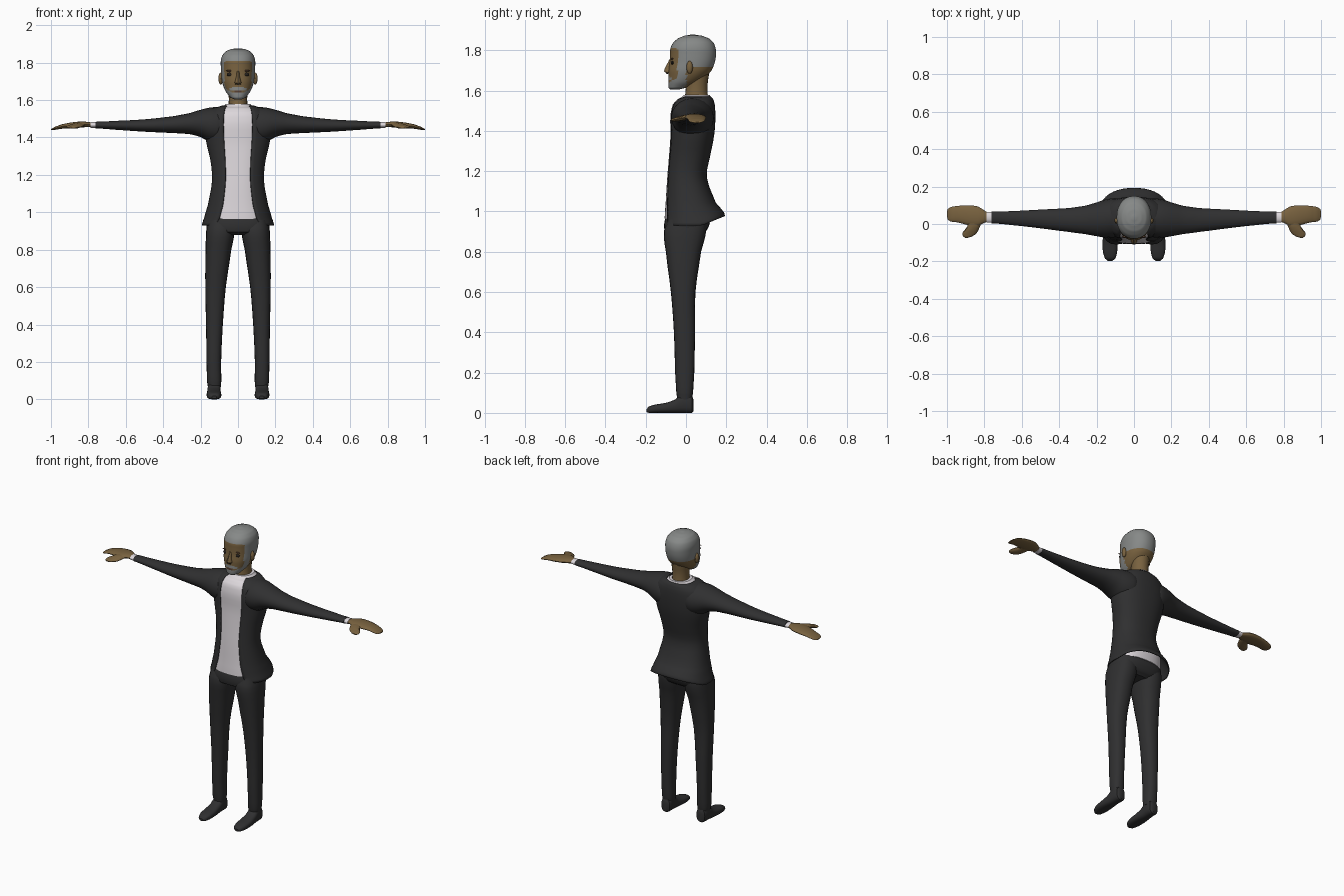
import bpy, bmesh, math
from mathutils import Vector


def material(name, rgb):
    m = bpy.data.materials.new(name)
    m.diffuse_color = (*rgb, 1)
    return m


SUIT = material("charcoal_cloth", (0.029, 0.029, 0.030))
SHIRT = material("white_cloth", (0.72, 0.68, 0.71))
SKIN = material("brown_skin", (0.19, 0.122, 0.05))
HAIR = material("grey_hair", (0.24, 0.25, 0.245))
DARK = material("dark_eye", (0.02, 0.016, 0.013))
LIP = material("brown_lip", (0.10, 0.05, 0.03))


def finish(name, bm, mats, angle=35):
    bmesh.ops.recalc_face_normals(bm, faces=bm.faces)
    me = bpy.data.meshes.new(name)
    bm.to_mesh(me)
    bm.free()
    for m in mats:
        me.materials.append(m)
    ob = bpy.data.objects.new(name, me)
    bpy.context.collection.objects.link(ob)
    bpy.ops.object.select_all(action='DESELECT')
    ob.select_set(True)
    bpy.context.view_layer.objects.active = ob
    bpy.ops.object.shade_smooth_by_angle(angle=math.radians(angle))
    return ob


def refine(rows, k):
    """Smooth extra sections between the given ones."""
    out = []
    for i in range(len(rows) - 1):
        p = [rows[max(i - 1, 0)], rows[i], rows[i + 1], rows[min(i + 2, len(rows) - 1)]]
        for j in range(k):
            u = j / k
            row = [b + 0.5 * u * (c - a + u * (2 * a - 5 * b + 4 * c - d + u * (3 * (b - c) + d - a)))
                   for a, b, c, d in zip(*p)]
            row[0] = p[1][0] + u * (p[2][0] - p[1][0])
            out.append(row)
    return out + [list(rows[-1])]


ORDER = {'z': lambda t, a, b: (a, b, t),
         'x': lambda t, a, b: (t, a, b),
         'y': lambda t, a, b: (a, t, b)}


def loft(name, rows, mats, axis='z', n=20, k=3, power=2.0, side=1, rule=None, is_open=False, lift=None):
    """Rows: position, min and max of both cross axes, optional half-width of front opening."""
    bm = bmesh.new()
    e = 2 / power
    rings = []
    for row in refine(rows, k):
        t, a0, a1, b0, b1 = row[:5]
        ra, rb = (a1 - a0) / 2, (b1 - b0) / 2
        start = math.asin(min(1, (row[5] / ra) ** (1 / e))) if is_open else 0
        ring = []
        for i in range(n + 1 if is_open else n):
            th = start + (2 * math.pi - 2 * start) * i / n
            s, c = math.sin(th), math.cos(th)
            a = (a0 + a1) / 2 + ra * math.copysign(abs(s) ** e, s)
            b = (b0 + b1) / 2 - rb * math.copysign(abs(c) ** e, c)
            v = Vector(ORDER[axis](t, a, b))
            if lift:
                v.z += lift(v)
            v.x *= side
            ring.append(bm.verts.new(v))
        rings.append(ring)
    for r0, r1 in zip(rings, rings[1:]):
        for i in range(n):
            j = i + 1 if is_open else (i + 1) % n
            bm.faces.new((r0[i], r0[j], r1[j], r1[i]))
    if not is_open:
        bm.faces.new(rings[0])
        bm.faces.new(rings[-1])
    if rule:
        for f in bm.faces:
            f.material_index = rule(f.calc_center_median())
    return finish(name, bm, mats)


def ball(name, loc, size, mat):
    bm = bmesh.new()
    bmesh.ops.create_uvsphere(bm, u_segments=12, v_segments=8, radius=1)
    for v in bm.verts:
        v.co = Vector(loc) + Vector(v.co[i] * size[i] for i in range(3))
    return finish(name, bm, [mat])


# Jacket: open-fronted shell with a flared, lifted tail
torso = [(0.93, -.19, .19, -.11, .19, .115),
         (0.97, -.178, .178, -.108, .182, .098),
         (1.04, -.158, .158, -.103, .145, .08),
         (1.17, -.136, .136, -.095, .10, .066),
         (1.28, -.145, .145, -.086, .118, .068),
         (1.38, -.168, .168, -.079, .137, .074),
         (1.47, -.175, .175, -.08, .143, .077),
         (1.53, -.155, .155, -.068, .14, .074),
         (1.557, -.12, .12, -.045, .132, .068),
         (1.568, -.085, .085, -.02, .122, .06)]
jacket = loft("jacket", torso, [SUIT], n=36, power=2.3, is_open=True,
              lift=lambda v: max(0, v.y - .08) * .42 * max(0, 1 - (v.z - .93) / .12))
shell = jacket.modifiers.new("cloth_thickness", 'SOLIDIFY')
shell.thickness, shell.offset = 0.006, 0

# Shirt: fills the jacket opening and rises as a collar
g = 0.005
inner = [(0.965, -.165, .165, -.106, .12)] + [
    (z, a + g, b - g, c + g * .4, d - 2 * g) for z, a, b, c, d, _ in torso[2:-1]]
loft("shirt", inner + [(1.565, -.082, .082, -.025, .122), (1.578, -.066, .066, -.012, .119)],
     [SHIRT], n=36, power=2.3)

# Trousers: hips
loft("trouser_hips", [(.878, -.125, .125, -.075, .07), (.895, -.16, .16, -.104, .096),
                      (.94, -.169, .169, -.108, .118), (.985, -.163, .163, -.098, .11)],
     [SUIT], n=28, power=2.6)


# Head: hair, beard and mouth zones
def head_zone(c):
    x, y, z = abs(c.x), c.y, c.z
    if z > 1.812 - max(0, x - .05) * .25:
        return 1
    if y > -.038 and z > 1.715:
        return 0 if (y < .03 and z < 1.73 and y > .004) else 1
    if y < -.03 and x < .02 and 1.642 < z < 1.652:
        return 2
    if y < -.03 and x < .043 and 1.652 < z < 1.674 - x * .25:
        return 1
    if -.05 + (z - 1.65) * .15 < y < .002 and z > 1.63:
        return 1
    return 1 if z < 1.642 + max(0, x - .03) * .5 and y < -.004 else 0


loft("head", [(1.604, -.022, .022, -.078, -.035), (1.613, -.04, .04, -.086, .0),
              (1.64, -.062, .062, -.088, .06), (1.67, -.077, .077, -.087, .1),
              (1.70, -.086, .086, -.087, .127), (1.74, -.09, .09, -.081, .143),
              (1.78, -.092, .092, -.079, .149), (1.81, -.092, .092, -.077, .147),
              (1.838, -.084, .084, -.063, .136), (1.86, -.066, .066, -.038, .112),
              (1.872, -.04, .04, -.008, .078), (1.877, -.012, .012, .02, .045)],
     [SKIN, HAIR, LIP], n=48, k=5, power=2.2, rule=head_zone)
loft("neck", [(1.54, -.056, .056, -.012, .114), (1.58, -.05, .05, -.004, .108),
              (1.63, -.05, .05, .0, .107), (1.69, -.055, .055, .0, .115)], [SKIN])
loft("nose", [(1.684, -.012, .012, -.094, -.06), (1.692, -.018, .018, -.106, -.06),
              (1.70, -.016, .016, -.108, -.06), (1.725, -.01, .01, -.097, -.06),
              (1.755, -.008, .008, -.083, -.06)], [SKIN], n=12)

for side, label in ((1, "left"), (-1, "right")):
    # Face details
    ball(label + "_ear", (side * .092, .018, 1.715), (.013, .016, .032), SKIN)
    ball(label + "_eye", (side * .042, -.067, 1.737), (.018, .008, .010), DARK)
    ball(label + "_eyebrow", (side * .042, -.068, 1.757), (.022, .006, .004), LIP)
    ball(label + "_nostril", (side * .009, -.094, 1.685), (.006, .005, .003), DARK)

    # Sleeve from shoulder to wrist, then the shirt cuff
    loft(label + "_sleeve", [(.06, -.05, .125, 1.38, 1.555), (.10, -.07, .138, 1.365, 1.562),
                             (.15, -.073, .131, 1.375, 1.56), (.20, -.065, .115, 1.402, 1.548),
                             (.26, -.054, .098, 1.418, 1.53), (.35, -.042, .085, 1.424, 1.513),
                             (.50, -.023, .077, 1.431, 1.497), (.65, -.006, .069, 1.441, 1.489),
                             (.762, .004, .066, 1.449, 1.484)],
         [SUIT], axis='x', side=side)
    loft(label + "_cuff", [(.75, .007, .064, 1.452, 1.482), (.788, .007, .065, 1.451, 1.483)],
         [SHIRT], axis='x', k=1, side=side)

    # Mitten hand with a separate thumb
    loft(label + "_hand", [(.78, .012, .061, 1.455, 1.48), (.81, .002, .079, 1.455, 1.484),
                           (.835, -.012, .094, 1.454, 1.485), (.88, -.008, .10, 1.451, 1.482),
                           (.94, .008, .097, 1.447, 1.471), (.98, .013, .091, 1.441, 1.457),
                           (.996, .024, .08, 1.439, 1.448), (1.0, .04, .07, 1.439, 1.444)],
         [SKIN], axis='x', side=side, n=16)
    loft(label + "_thumb", [(-.074, .888, .902, 1.449, 1.456), (-.068, .868, .913, 1.447, 1.461),
                            (-.052, .844, .918, 1.447, 1.466), (-.035, .833, .908, 1.449, 1.472),
                            (-.01, .822, .89, 1.453, 1.478), (.03, .815, .89, 1.457, 1.48)],
         [SKIN], axis='y', side=side, n=12)

    # Trouser leg and shoe
    loft(label + "_trouser_leg", [(.96, .02, .163, -.09, .10), (.90, .018, .17, -.11, .10),
                                  (.80, .036, .174, -.1, .075), (.60, .065, .175, -.075, .047),
                                  (.40, .081, .171, -.06, .045), (.20, .09, .168, -.054, .041),
                                  (.10, .089, .166, -.048, .035), (.065, .092, .161, -.043, .03)],
         [SUIT], side=side, power=2.4)
    loft(label + "_shoe", [(-.197, .115, .14, .004, .018), (-.185, .1, .155, .0, .032),
                           (-.15, .09, .166, .0, .042), (-.10, .089, .168, .0, .05),
                           (-.055, .092, .165, .0, .066), (-.025, .093, .163, .0, .09),
                           (.01, .093, .161, .0, .095), (.03, .097, .157, .0, .085),
                           (.036, .108, .146, .008, .07)],
         [SUIT], axis='y', side=side, power=2.7)
